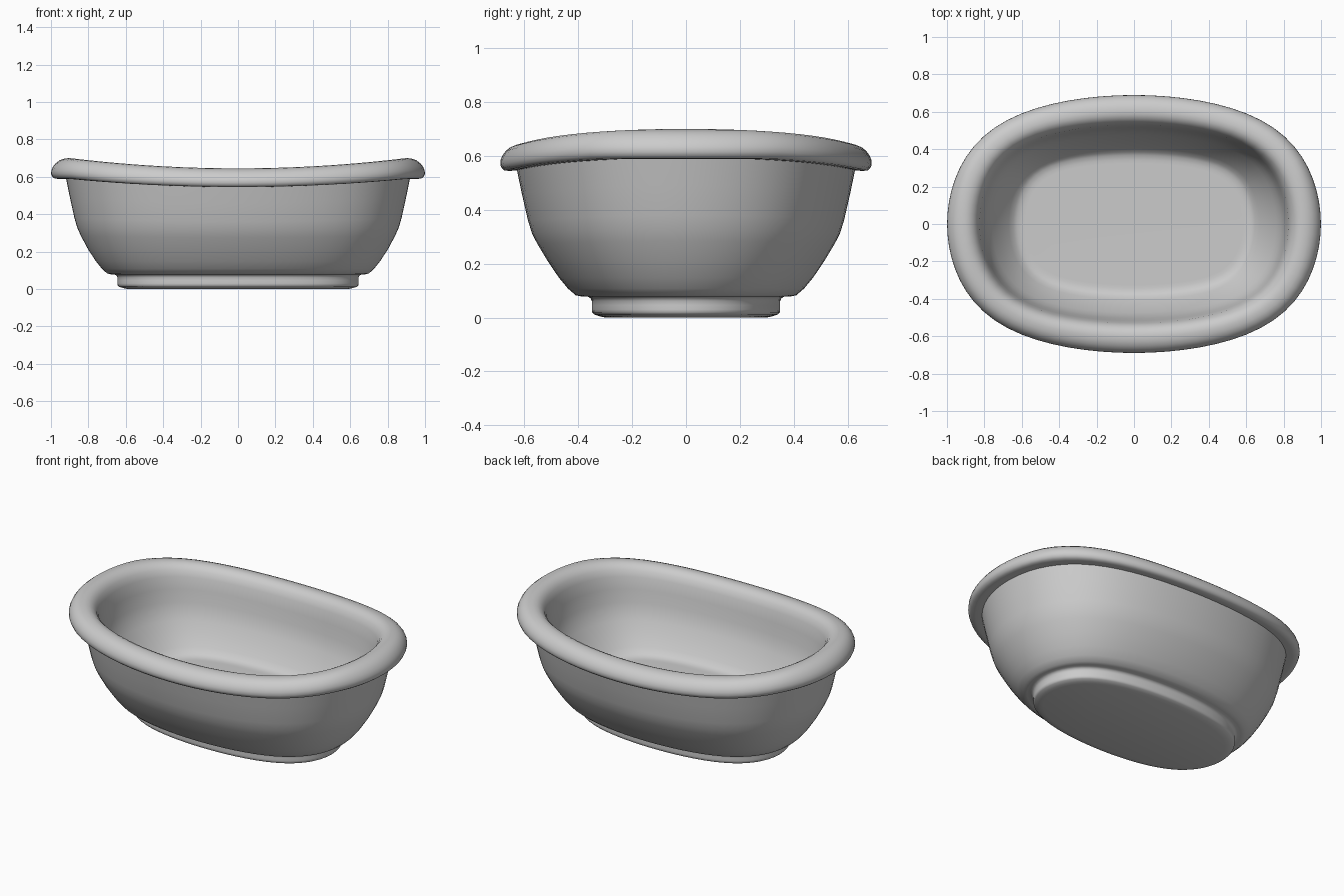
import bpy, bmesh
from math import cos, sin, pi, sqrt, radians
from mathutils import Vector

if "Cube" in bpy.data.objects:
    bpy.data.objects.remove(bpy.data.objects["Cube"])

SEGMENTS = 72
END_LIFT = 0.055   # how far the rim rises towards both ends

# Sections as (half length, half width, height)
FOOT = [(0.59, 0.30, 0), (0.637, 0.342, 0.012), (0.645, 0.35, 0.03),
        (0.645, 0.35, 0.062), (0.66, 0.365, 0.078)]
OUTSIDE = [(0.70, 0.41, 0.083), (0.76, 0.472, 0.148), (0.84, 0.553, 0.275),
           (0.875, 0.587, 0.36), (0.92, 0.628, 0.547)]
RIM = [(0.935, 0.636, 0.546), (0.98, 0.674, 0.546), (1, 0.69, 0.568),
       (0.99, 0.682, 0.602), (0.955, 0.652, 0.633), (0.905, 0.605, 0.645), (0.86, 0.563, 0.634)]
INSIDE = [(0.826, 0.53, 0.585), (0.80, 0.505, 0.45), (0.76, 0.475, 0.36),
          (0.67, 0.405, 0.24), (0.625, 0.368, 0.205), (0.58, 0.325, 0.20)]


def smooth_path(points):
    """Add a curved midpoint between neighbouring section points."""
    p = [Vector(q) for q in points]
    path = []
    for i in range(len(p) - 1):
        before, after = p[max(i - 1, 0)], p[min(i + 2, len(p) - 1)]
        path += [p[i], (p[i] + p[i + 1]) * 0.5625 - (before + after) * 0.0625]
    return path + [p[-1]]


def bowed_side(across, along, bow):
    """Distance to a side that bows outward in its middle."""
    k = bow * along ** 2
    return 2 / (across + sqrt(across ** 2 + 4 * k))


def make_ring(bm, half_x, half_y, z, bow):
    """One barrel-sided loop of the tub wall, lifted towards the ends."""
    lift = END_LIFT * max(0, min((z - 0.2) / 0.43, 1))
    ring = []
    for i in range(SEGMENTS):
        angle = 2 * pi * i / SEGMENTS
        c, s = cos(angle), sin(angle)
        long_side = bowed_side(abs(s), abs(c), bow)
        end_side = bowed_side(abs(c), abs(s), bow)
        # blend the two sides into a rounded corner
        r = (long_side ** -9 + end_side ** -9) ** (-1 / 9)
        x, y = half_x * r * c, half_y * r * s
        ring.append(bm.verts.new((x, y, z + lift * min(abs(x) / 0.9, 1) ** 2)))
    return ring


# Tub: loft the outer skin, the rim and the inner skin
bm = bmesh.new()
outer = smooth_path(FOOT + OUTSIDE)
inner = smooth_path(RIM + INSIDE)
rings = [make_ring(bm, *p, 0.30) for p in outer]
rings += [make_ring(bm, *p, 0.30 - 0.2 * (1 - p.x)) for p in inner]
for lower, upper in zip(rings, rings[1:]):
    for i in range(SEGMENTS):
        j = (i + 1) % SEGMENTS
        bm.faces.new((lower[i], lower[j], upper[j], upper[i]))

# Close the foot and the floor
bm.faces.new(rings[0])
bm.faces.new(rings[-1])
bmesh.ops.recalc_face_normals(bm, faces=bm.faces)
mesh = bpy.data.meshes.new("bathtub")
bm.to_mesh(mesh)
bm.free()

tub = bpy.data.objects.new("bathtub", mesh)
bpy.context.collection.objects.link(tub)
bpy.context.view_layer.objects.active = tub
tub.select_set(True)
bpy.ops.object.shade_smooth_by_angle(angle=radians(60))
